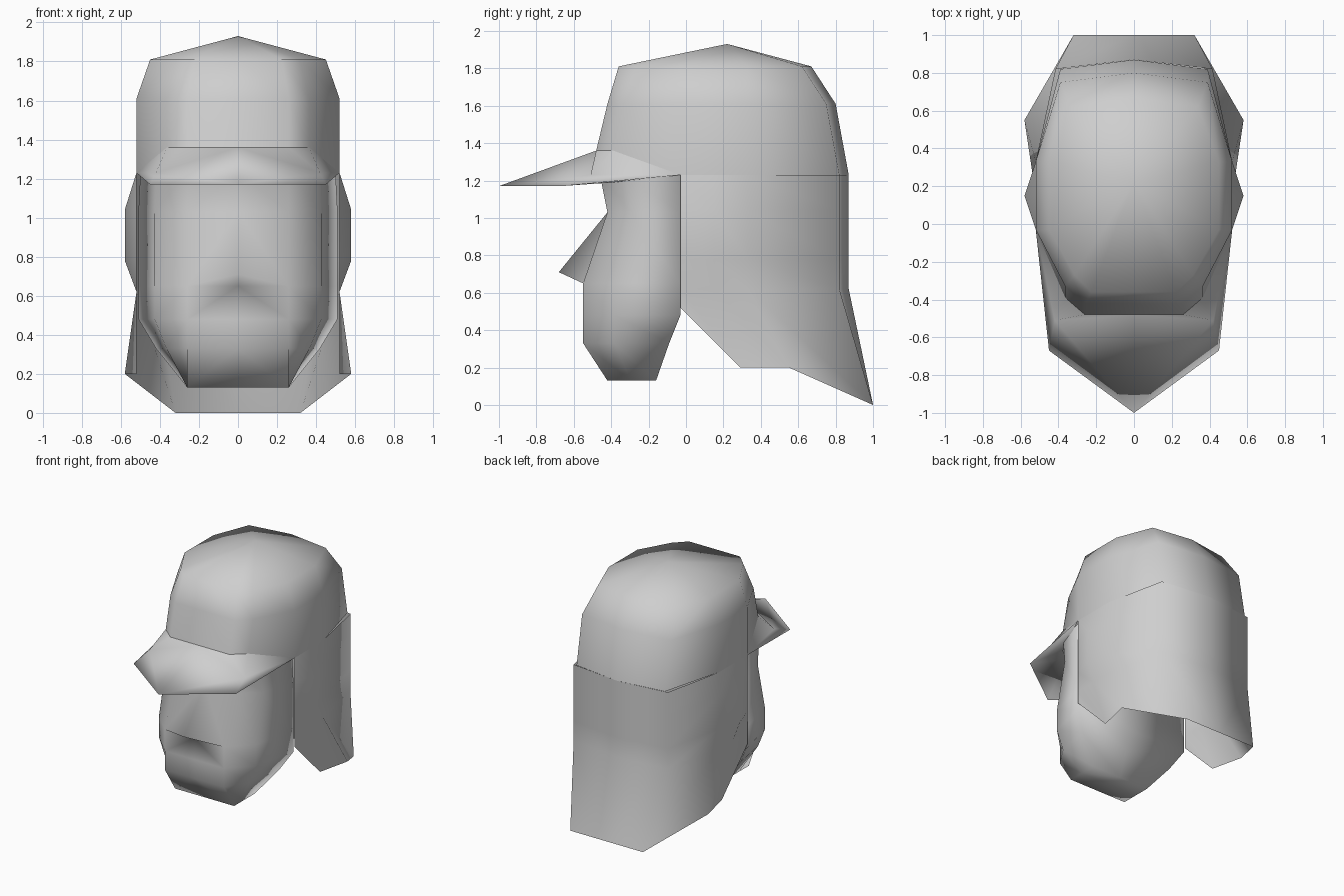
import bpy, bmesh

# Remove the default cube
cube = bpy.data.objects.get("Cube")
if cube:
    bpy.data.objects.remove(cube, do_unlink=True)

# One plain colour for the whole model
grey = bpy.data.materials.new("light_grey")
grey.use_nodes = True
colour = (0.62, 0.62, 0.62, 1)
grey.diffuse_color = colour
for node in grey.node_tree.nodes:
    if node.type == "BSDF_PRINCIPLED":
        node.inputs["Base Color"].default_value = colour
        node.inputs["Roughness"].default_value = 0.8

# Shared measures: half width of the cap, side edges, and height of the cap rim
HALF_WIDTH = 0.52
SIDE_FRONT, SIDE_BACK = -0.03, 0.33
RIM_HEIGHT = 1.23
FACE_HALF_WIDTH = 0.26


def loft_half(name, rows):
    """Skin the left half through rows of points (top to bottom, front to back), then mirror it."""
    bm = bmesh.new()
    grid = [[bm.verts.new(point) for point in row] for row in rows]
    for upper, lower in zip(grid, grid[1:]):
        for left, right in zip(range(len(upper)), range(1, len(upper))):
            bm.faces.new((upper[left], lower[left], lower[right], upper[right]))
    # Points that coincide turn quads into triangles
    bmesh.ops.remove_doubles(bm, verts=bm.verts[:], dist=0.001)
    mesh = bpy.data.meshes.new(name)
    bm.to_mesh(mesh)
    bm.free()
    mesh.materials.append(grey)
    mesh.shade_smooth()
    obj = bpy.data.objects.new(name, mesh)
    bpy.context.collection.objects.link(obj)
    mirror = obj.modifiers.new("mirror", "MIRROR")
    mirror.use_clip = True
    mirror.merge_threshold = 0.001


def cap_row(height, width, front, back):
    """Half outline of the cap: flat forehead, bevelled corners, straight sides, blunt back."""
    return [
        (0, front, height),
        (width * 0.5, front, height),
        (width * 0.7, front + 0.09, height),
        (width, SIDE_FRONT, height),
        (width, SIDE_BACK, height),
        (width * 0.75, back - 0.05, height),
        (0, back, height),
    ]


def flap_row(height, ear_width):
    """Half outline of the neck flap, with the ear column free to bulge."""
    return [
        (HALF_WIDTH, SIDE_FRONT, height),
        (ear_width, (SIDE_FRONT + SIDE_BACK) / 2, height),
        (HALF_WIDTH, SIDE_BACK, height),
        (HALF_WIDTH * 0.8, 0.82, height),
        (0, 0.87, height),
    ]


def head_row(height, width, front, back=SIDE_FRONT):
    """Half outline of the head: flat face, slanted cheek, flat back."""
    return [
        (0, front, height),
        (FACE_HALF_WIDTH, front, height),
        ((FACE_HALF_WIDTH + 2 * width) / 3, front * 0.7, height),
        (width, back, height),
        (0, back, height),
    ]


# Cap crown, closing in a single peak; its rim is raised at the forehead
raised_rim = cap_row(1.36, HALF_WIDTH, -0.48, 0.87)
level_rim = cap_row(RIM_HEIGHT, HALF_WIDTH, -0.48, 0.87)
rim = raised_rim[:3] + level_rim[3:]
peak = [(0, 0.22, 1.93)] * len(rim)
loft_half("cap_crown", [
    peak,
    cap_row(1.81, 0.45, -0.36, 0.67),
    cap_row(1.61, HALF_WIDTH, -0.42, 0.8),
    rim,
])

# Pointed brim: crown seam, low ridge, outer edge and underside
seam = rim[:4]
brim_end = seam[-1]
tip = (0, -1, 1.17)
ridge = (0.42, -0.51, RIM_HEIGHT)
corner = (0.45, -0.67, 1.17)
underside = [(x, y, 1.19) for x, y, z in seam[:3]] + [brim_end]
loft_half("cap_brim", [
    seam,
    [tip, ridge, ridge, brim_end],
    [tip, corner, corner, brim_end],
    underside,
])

# Neck flap, bulging over the ears and flaring out at the hem
hem = [
    (HALF_WIDTH, SIDE_FRONT, HALF_WIDTH),
    (HALF_WIDTH, 0.29, 0.2),
    (0.58, 0.55, 0.2),
    (0.32, 1, 0),
    (0, 1, 0),
]
loft_half("neck_flap", [
    flap_row(RIM_HEIGHT, HALF_WIDTH),
    flap_row(1.04, 0.58),
    flap_row(0.78, 0.58),
    flap_row(0.62, HALF_WIDTH),
    hem,
])

# Head with a wedge nose in the middle column, flat chin and closed back
cheeks = head_row(0.65, 0.51, -0.55)
nose = [(0, -0.68, 0.71)] + cheeks[1:]
chin = head_row(0.13, FACE_HALF_WIDTH, -0.42, -0.16)
chin_middle = [(0, y, z) for x, y, z in chin]
loft_half("head", [
    head_row(RIM_HEIGHT, 0.5, -0.46),
    head_row(1.03, 0.51, -0.42),
    nose,
    cheeks,
    head_row(0.48, 0.51, -0.55),
    head_row(0.33, 0.42, -0.55, -0.09),
    chin,
    chin_middle,
])
